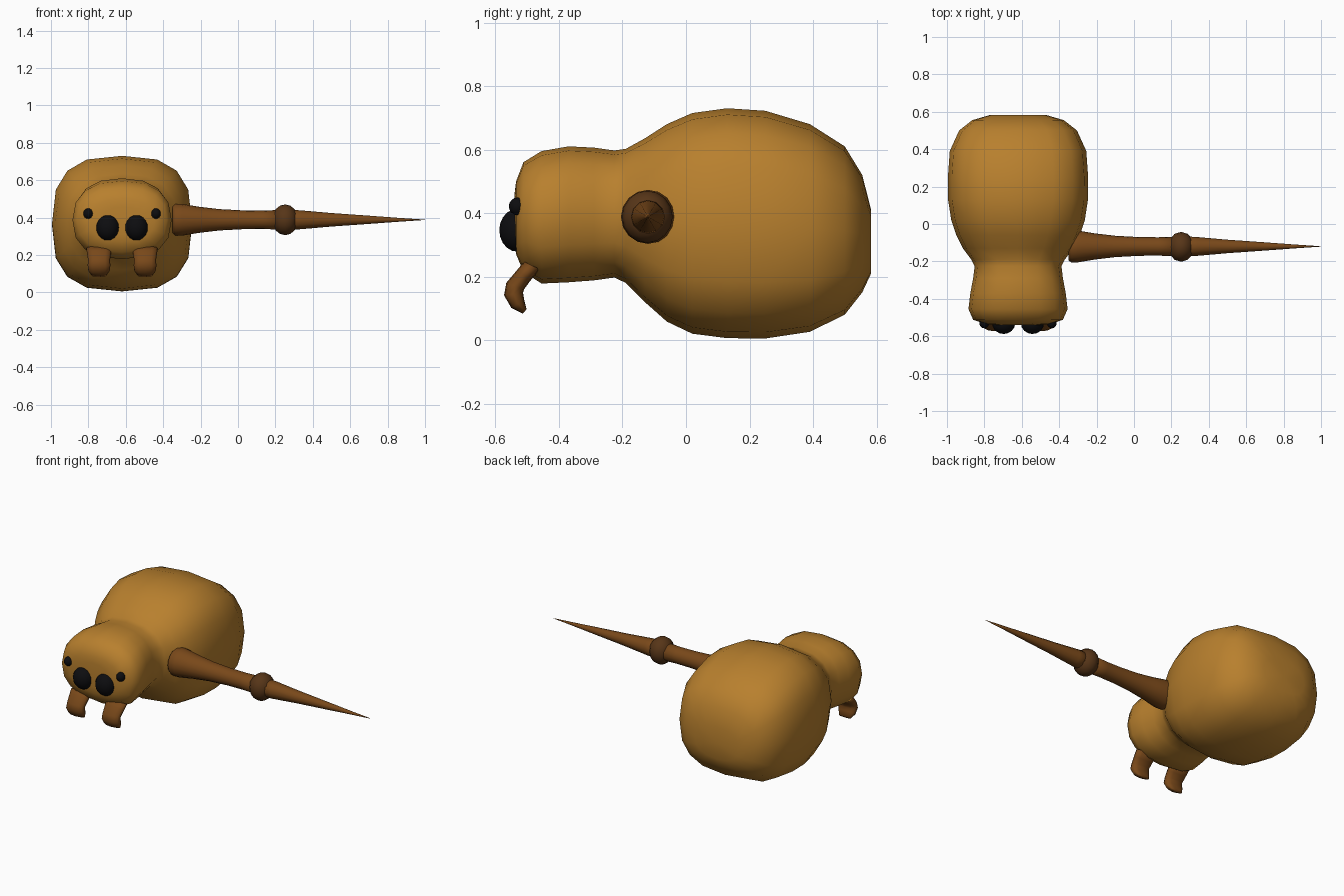
import bpy, bmesh
from math import sin, cos, pi, copysign
from mathutils import Vector

if "Cube" in bpy.data.objects:
    bpy.data.objects.remove(bpy.data.objects["Cube"])

CX = -0.62  # body centre line


def material(name, rgb):
    m = bpy.data.materials.new(name)
    m.diffuse_color = (*rgb, 1)
    m.use_nodes = True
    m.node_tree.nodes["Principled BSDF"].inputs["Base Color"].default_value = m.diffuse_color
    return m


tan = material("tan", (0.48, 0.215, 0.027))
brown = material("brown", (0.19, 0.065, 0.010))
dark = material("dark_brown", (0.095, 0.036, 0.009))
black = material("black", (0.004, 0.004, 0.005))


def finish(bm, name, mat):
    bmesh.ops.recalc_face_normals(bm, faces=bm.faces)
    me = bpy.data.meshes.new(name)
    bm.to_mesh(me)
    bm.free()
    me.materials.append(mat)
    me.shade_smooth()
    ob = bpy.data.objects.new(name, me)
    bpy.context.collection.objects.link(ob)
    return ob


def loft(name, rings, sides, mat):
    """Skin rings given as (centre, u half axis, v half axis, squareness)."""
    bm = bmesh.new()
    loops = []
    for c, u, v, n in rings:
        loop = []
        for i in range(sides):
            a = 2 * pi * i / sides
            p = [copysign(abs(t) ** (2 / n), t) for t in (cos(a), sin(a))]
            loop.append(bm.verts.new(Vector(c) + Vector(u) * p[0] + Vector(v) * p[1]))
        loops.append(loop)
    for a, b in zip(loops, loops[1:]):
        for i in range(sides):
            j = (i + 1) % sides
            bm.faces.new((a[i], a[j], b[j], b[i]))
    for loop in (loops[0], loops[-1]):
        mid = bm.verts.new(sum((v.co for v in loop), Vector()) / sides)
        for i in range(sides):
            bm.faces.new((loop[i], loop[(i + 1) % sides], mid))
    return finish(bm, name, mat)


def ball(name, centre, radii, mat, seg=16, rings=10):
    bm = bmesh.new()
    bmesh.ops.create_uvsphere(bm, u_segments=seg, v_segments=rings, radius=1)
    bmesh.ops.scale(bm, vec=radii, verts=bm.verts)
    bmesh.ops.translate(bm, vec=centre, verts=bm.verts)
    return finish(bm, name, mat)


# Head and abdomen in one skin: y, half width, top z, bottom z, squareness
body = [
    (-0.540, 0.10, 0.46, 0.31, 2.2), (-0.535, 0.175, 0.50, 0.27, 2.3),
    (-0.512, 0.24, 0.56, 0.215, 2.4), (-0.455, 0.265, 0.595, 0.178, 2.4),
    (-0.37, 0.255, 0.61, 0.182, 2.4), (-0.29, 0.24, 0.606, 0.188, 2.4),
    (-0.225, 0.232, 0.597, 0.197, 2.4), (-0.19, 0.25, 0.602, 0.18, 2.4),
    (-0.13, 0.295, 0.635, 0.12, 2.5), (-0.06, 0.33, 0.68, 0.058, 2.6),
    (0.02, 0.357, 0.715, 0.02, 2.7), (0.13, 0.374, 0.73, 0.006, 2.8),
    (0.25, 0.375, 0.722, 0.005, 2.8), (0.39, 0.365, 0.68, 0.026, 2.8),
    (0.50, 0.315, 0.61, 0.08, 2.7), (0.555, 0.245, 0.52, 0.15, 2.6),
    (0.583, 0.15, 0.41, 0.21, 2.4),
]
loft("body", [((CX, y, (t + b) / 2), (w, 0, 0), (0, 0, (t - b) / 2), n)
              for y, w, t, b, n in body], 16, tan)


# Leg segments along x: x, radius
def limb(name, profile, sides):
    loft(name, [((x, -0.12, 0.388), (0, r, 0), (0, 0, r), 2)
                for x, r in profile], sides, brown)


limb("upper_leg", [(-0.35, 0.075), (-0.335, 0.085), (-0.30, 0.085), (-0.21, 0.070),
                   (-0.10, 0.057), (0.03, 0.050), (0.13, 0.049), (0.24, 0.053)], 16)
ball("knee", (0.252, -0.122, 0.388), (0.070, 0.08, 0.082), dark, 12, 8)
limb("lower_leg", [(0.26, 0.055), (0.34, 0.050), (0.50, 0.036), (0.70, 0.022),
                   (0.85, 0.011), (0.999, 0.001)], 12)

# Eyes and curled fangs, mirrored about the body centre line
fang = [  # y, z, half width, y and z of half thickness
    (-0.485, 0.235, 0.068, 0.025, 0.012), (-0.510, 0.205, 0.064, 0.020, 0.018),
    (-0.538, 0.170, 0.058, 0.028, 0.010), (-0.543, 0.145, 0.061, 0.030, -0.004),
    (-0.530, 0.115, 0.057, 0.020, -0.014), (-0.508, 0.090, 0.040, 0.006, -0.007),
]
for side, s in (("left", -1), ("right", 1)):
    ball(side + "_large_eye", (CX + s * 0.077, -0.530, 0.346), (0.062, 0.058, 0.068), black)
    ball(side + "_small_eye", (CX + s * 0.181, -0.530, 0.421), (0.026, 0.028, 0.028), black, 12, 8)
    loft(side + "_fang", [((CX + s * 0.123, y, z), (w, 0, 0), (0, -dy, dz), 2.4)
                          for y, z, w, dy, dz in fang], 12, brown)
